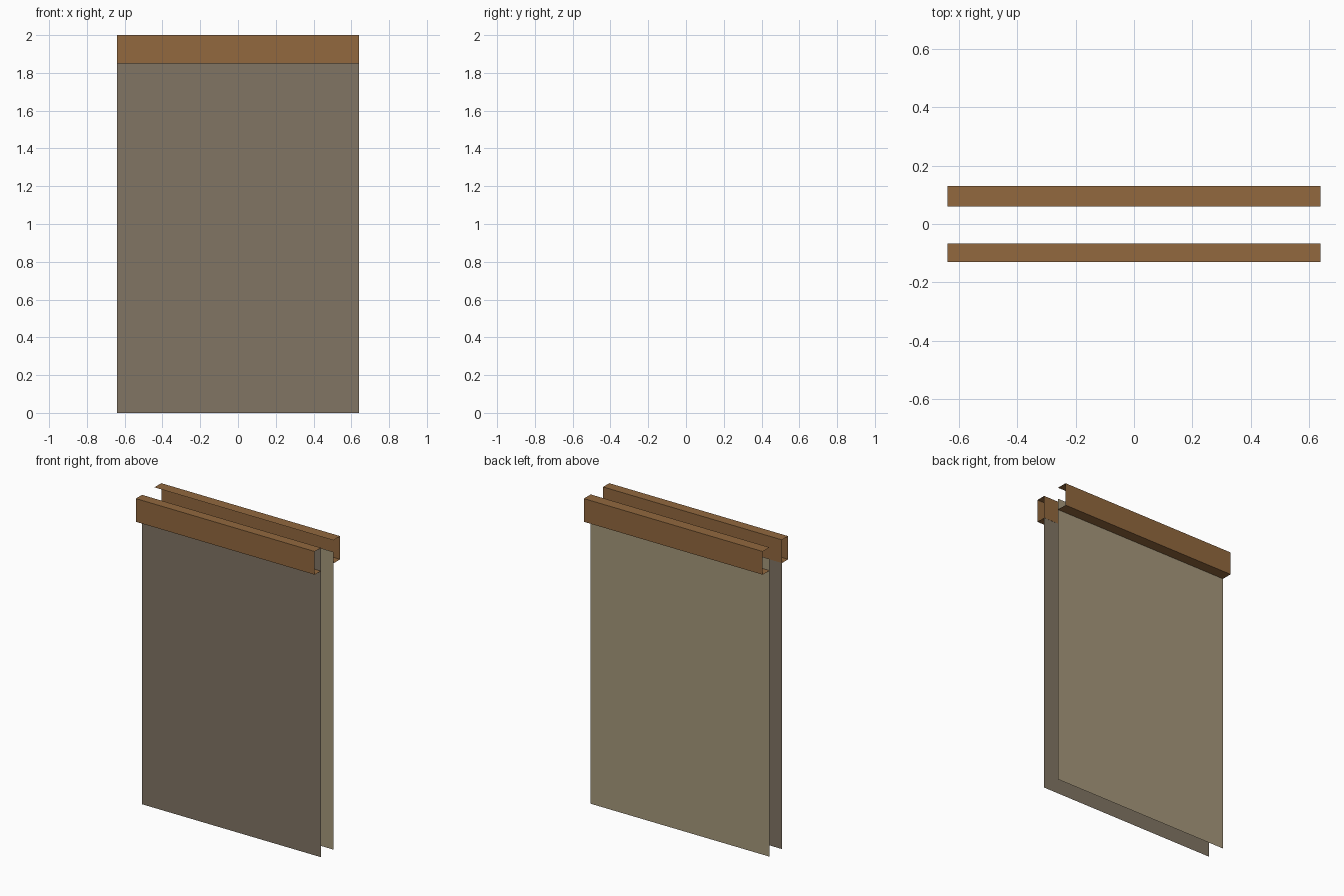
import bpy

if "Cube" in bpy.data.objects:
    bpy.data.objects.remove(bpy.data.objects["Cube"])

HALF_X = 0.64


def material(name, rgb):
    lin = [((c / 255 + 0.055) / 1.055) ** 2.4 for c in rgb]
    m = bpy.data.materials.new(name)
    m.diffuse_color = (*lin, 1.0)
    m.use_nodes = True
    m.node_tree.nodes["Principled BSDF"].inputs["Base Color"].default_value = m.diffuse_color
    return m


wood = material("brown wood", (146, 104, 62))
grey_plaster = material("grey plaster", (129, 117, 100))
pale_plaster = material("pale plaster", (166, 152, 123))


def strip(name, profile, mat):
    """Sweep an open (y, z) profile along x as a thin sheet with open ends."""
    verts = [(x, y, z) for y, z in profile for x in (-HALF_X, HALF_X)]
    faces = [(2 * i, 2 * i + 1, 2 * i + 3, 2 * i + 2)
             for i in range(len(profile) - 1)]
    mesh = bpy.data.meshes.new(name)
    mesh.from_pydata(verts, [], faces)
    mesh.materials.append(mat)
    obj = bpy.data.objects.new(name, mesh)
    bpy.context.collection.objects.link(obj)
    return obj


# Wall sheets
strip("front_wall", [(-0.068, 0), (-0.068, 2.0)], grey_plaster)
strip("back_wall", [(0.06, 1.925), (0.06, 0)], pale_plaster)

# Front beam: hollow tube with open ends, its inner side just behind the wall
strip("front_beam", [(-0.067, 1.85), (-0.13, 1.85), (-0.13, 2.0),
                     (-0.067, 2.0), (-0.067, 1.85)], wood)

# Back beam: channel open towards the inside
strip("back_beam", [(0.06, 2.0), (0.13, 2.0), (0.13, 1.85), (0.06, 1.85)], wood)
